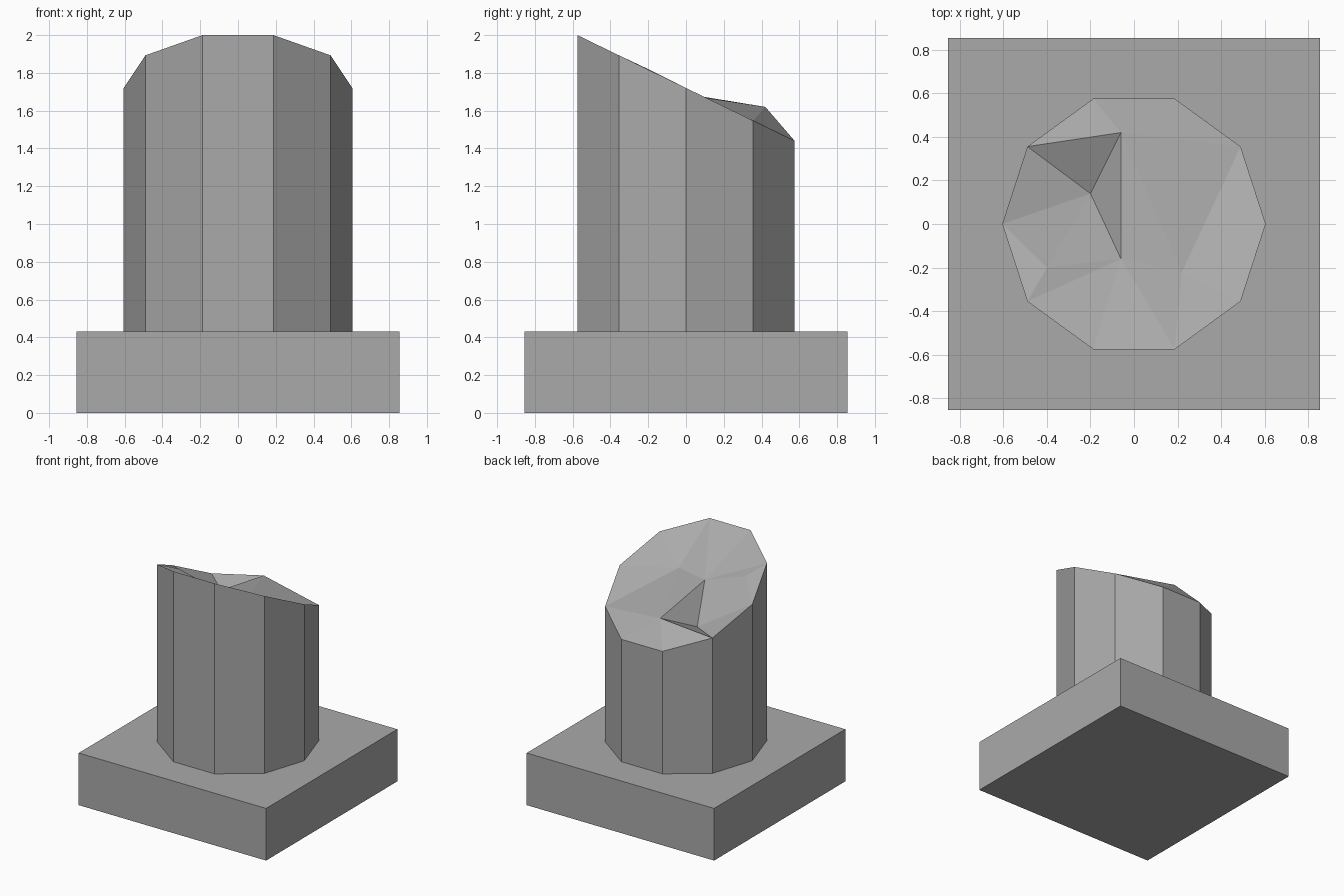
import bpy
import bmesh
import math

if "Cube" in bpy.data.objects:
    bpy.data.objects.remove(bpy.data.objects["Cube"], do_unlink=True)

HALF = 0.855        # plinth half width
PLINTH_TOP = 0.43
RADIUS = 0.605
SIDES = 10

# Stone colour
stone = bpy.data.materials.new("grey_stone")
stone.use_nodes = True
colour = (0.4, 0.4, 0.4, 1)
stone.diffuse_color = colour
stone.node_tree.nodes["Principled BSDF"].inputs["Base Color"].default_value = colour


def add_object(name, bm):
    bmesh.ops.recalc_face_normals(bm, faces=bm.faces)
    mesh = bpy.data.meshes.new(name)
    bm.to_mesh(mesh)
    bm.free()
    mesh.materials.append(stone)
    obj = bpy.data.objects.new(name, mesh)
    bpy.context.collection.objects.link(obj)
    return obj


# Square plinth
bm = bmesh.new()
bmesh.ops.create_cube(bm, size=1)
for v in bm.verts:
    v.co.x *= 2 * HALF
    v.co.y *= 2 * HALF
    v.co.z = PLINTH_TOP if v.co.z > 0 else 0
add_object("plinth", bm)

# Ten-sided shaft, its rim cut on a slope falling to the back
bm = bmesh.new()
points = {}
base_ring = []
rim_names = "abcdefghij"
for i, name in enumerate(rim_names):
    angle = math.tau * i / SIDES
    x, y = RADIUS * math.cos(angle), RADIUS * math.sin(angle)
    base_ring.append(bm.verts.new((x, y, PLINTH_TOP)))
    points[name] = bm.verts.new((x, y, 1.72 - 0.487 * y))
rim = [points[n] for n in rim_names]
for i in range(SIDES):
    j = (i + 1) % SIDES
    bm.faces.new((base_ring[i], base_ring[j], rim[j], rim[i]))
bm.faces.new(base_ring[::-1])

# Jagged broken top: one peak and four hollows joined to the rim
points["P"] = bm.verts.new((-0.06, 0.42, 1.62))
points["Q"] = bm.verts.new((-0.2, 0.14, 1.48))
points["R"] = bm.verts.new((-0.06, -0.16, 1.715))
points["S"] = bm.verts.new((0.22, -0.22, 1.717))
points["T"] = bm.verts.new((-0.4, -0.2, 1.82))
facets = ("Sja Sab SbP Pbc Pcd Pde PeQ Qef QfT "
          "Tfg TgR Rgh Rhi RiS Sij RSP RPQ RQT")
for facet in facets.split():
    bm.faces.new([points[n] for n in facet])
add_object("broken_shaft", bm)
